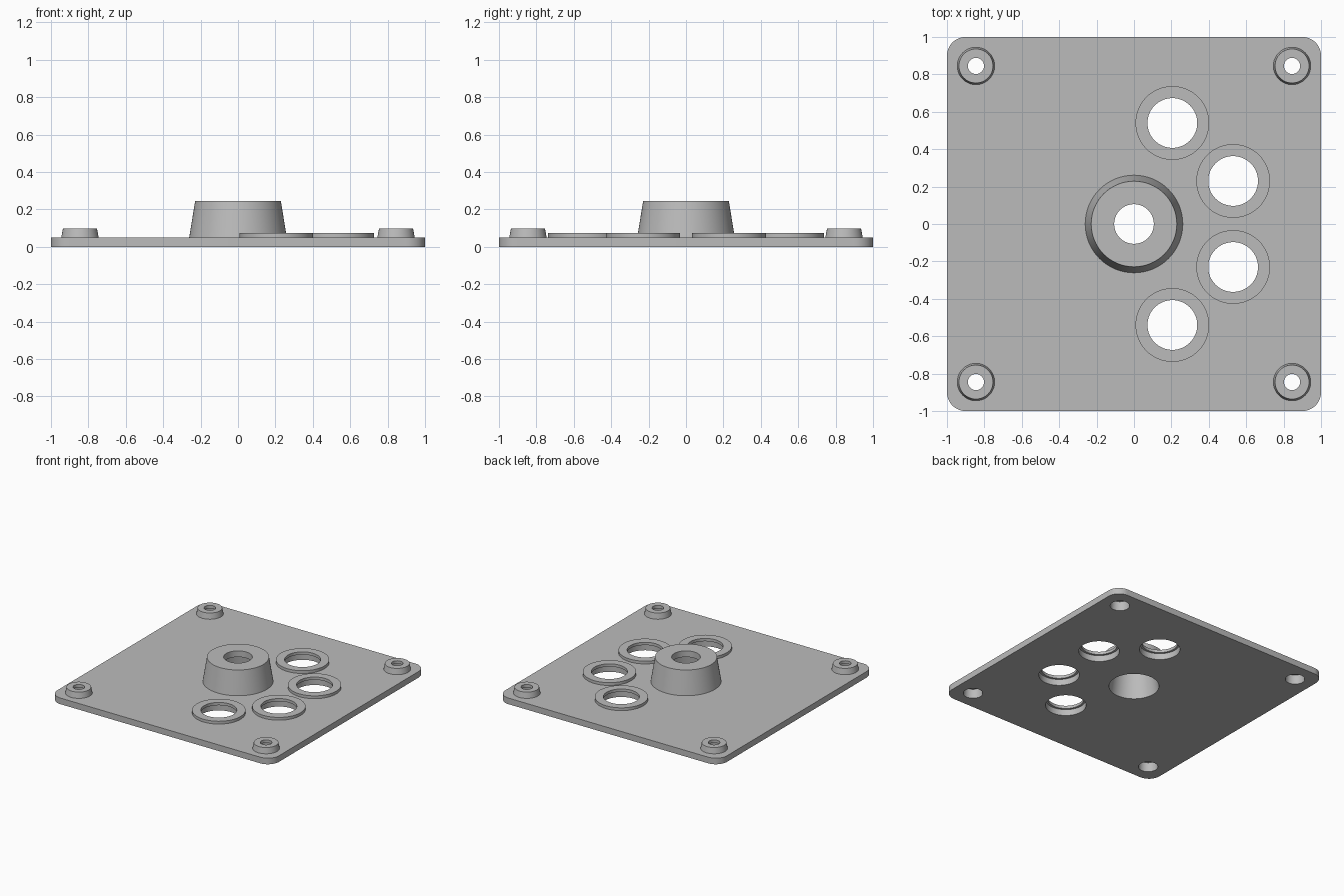
import bpy, bmesh, math

if "Cube" in bpy.data.objects:
    bpy.data.objects.remove(bpy.data.objects["Cube"])

SEG = 64
PLATE_T = 0.05

grey = bpy.data.materials.new("plain grey")
grey.diffuse_color = (0.5, 0.5, 0.5, 1)
grey.use_nodes = True
grey.node_tree.nodes["Principled BSDF"].inputs["Base Color"].default_value = grey.diffuse_color


def finish(name, bm, loc=(0, 0, 0)):
    bmesh.ops.recalc_face_normals(bm, faces=bm.faces)
    me = bpy.data.meshes.new(name)
    bm.to_mesh(me)
    bm.free()
    me.materials.append(grey)
    ob = bpy.data.objects.new(name, me)
    ob.location = loc
    bpy.context.collection.objects.link(ob)
    return ob


def smooth(ob):
    bpy.ops.object.select_all(action='DESELECT')
    ob.select_set(True)
    bpy.context.view_layer.objects.active = ob
    bpy.ops.object.shade_smooth_by_angle(angle=math.radians(30))


def lathe(name, profile, loc):
    """Revolve an (r, z) profile into a ring-shaped part."""
    bm = bmesh.new()
    rings = [[bm.verts.new((r * math.cos(2 * math.pi * i / SEG),
                            r * math.sin(2 * math.pi * i / SEG), z))
              for i in range(SEG)] for r, z in profile]
    for a, b in zip(rings, rings[1:]):
        for i in range(SEG):
            j = (i + 1) % SEG
            bm.faces.new((a[i], a[j], b[j], b[i]))
    ob = finish(name, bm, (*loc, 0))
    smooth(ob)
    return ob


def cut_hole(plate, r0, r1, loc):
    """Cut a round hole of radius r0 at z=0 and r1 at the plate top."""
    slope = r1 - r0
    bm = bmesh.new()
    bmesh.ops.create_cone(bm, cap_ends=True, segments=SEG, radius1=r0 - slope,
                          radius2=r1 + slope, depth=3 * PLATE_T)
    # start vertices on the x axis so they line up with the lathed parts
    a = min(math.atan2(v.co.y, v.co.x) % (2 * math.pi / SEG) for v in bm.verts)
    for v in bm.verts:
        x, y = v.co.x, v.co.y
        v.co.x = x * math.cos(a) + y * math.sin(a)
        v.co.y = y * math.cos(a) - x * math.sin(a)
    cutter = finish("hole_cutter", bm, (*loc, PLATE_T / 2))
    mod = plate.modifiers.new("hole", 'BOOLEAN')
    mod.operation = 'DIFFERENCE'
    mod.solver = 'EXACT'
    mod.object = cutter
    bpy.context.view_layer.objects.active = plate
    bpy.ops.object.modifier_apply(modifier=mod.name)
    bpy.data.objects.remove(cutter)


# base plate with rounded corners
R, N = 0.1, 12
bm = bmesh.new()
outline = []
for k, (sx, sy) in enumerate([(1, 1), (-1, 1), (-1, -1), (1, -1)]):
    for i in range(N + 1):
        t = math.pi / 2 * (k + i / N)
        outline.append(bm.verts.new((sx * (1 - R) + R * math.cos(t),
                                     sy * (1 - R) + R * math.sin(t), 0)))
base = bm.faces.new(outline)
ext = bmesh.ops.extrude_face_region(bm, geom=[base])
for v in ext["geom"]:
    if isinstance(v, bmesh.types.BMVert):
        v.co.z = PLATE_T
plate = finish("base_plate", bm)

# hollow tapered centre boss
cut_hole(plate, 0.185, 0.178, (0, 0))
lathe("centre_boss", [(0.261, 0.05), (0.229, 0.245), (0.106, 0.245),
                      (0.106, 0.195), (0.158, 0.195), (0.178, 0.05)], (0, 0))

# four raised rings on an arc around the boss
for x, y in [(0.205, 0.54), (0.53, 0.23)]:
    for s in (1, -1):
        p = (x, s * y)
        cut_hole(plate, 0.15, 0.15, p)
        lathe("raised_ring", [(0.197, 0.05), (0.197, 0.073), (0.133, 0.073),
                              (0.133, 0.05), (0.15, 0.05)], p)

# hollow tapered corner posts
for sx in (1, -1):
    for sy in (1, -1):
        p = (sx * 0.845, sy * 0.845)
        cut_hole(plate, 0.072, 0.069, p)
        lathe("corner_post", [(0.1, 0.05), (0.091, 0.097), (0.043, 0.097),
                              (0.043, 0.073), (0.067, 0.073), (0.069, 0.05)], p)

smooth(plate)
